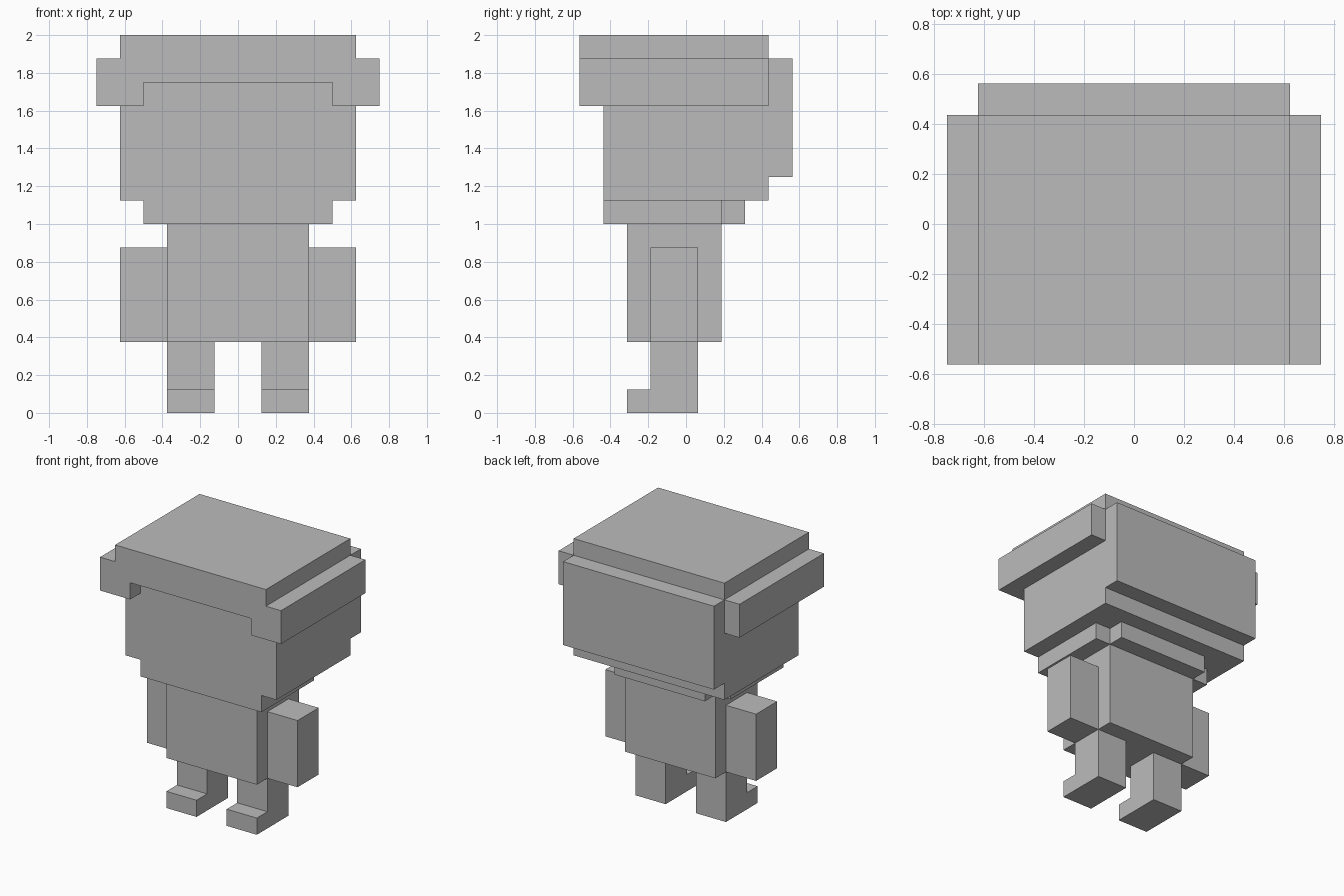
import bpy
import bmesh
from mathutils import Vector

default = bpy.data.objects.get("Cube")
if default:
    bpy.data.objects.remove(default, do_unlink=True)

BLOCK = 0.125                           # every part snaps to this block size
ORIGIN = Vector((0, -4.5, 0))           # y counts blocks back from the fringe

grey = bpy.data.materials.new("plain grey")
grey.use_nodes = True
colour = (0.5, 0.5, 0.5, 1)
grey.diffuse_color = colour
grey.node_tree.nodes["Principled BSDF"].inputs["Base Color"].default_value = colour


def prism(name, axis, outline, start, end, mirror=False):
    """Extrude an outline, given in the other two axes, along one axis."""
    def point(a, b):
        co = [a, b]
        co.insert("xyz".index(axis), start)
        return (Vector(co) + ORIGIN) * BLOCK

    bm = bmesh.new()
    face = bm.faces.new([bm.verts.new(point(a, b)) for a, b in outline])
    made = bmesh.ops.extrude_face_region(bm, geom=[face])["geom"]
    step = Vector([(end - start) * BLOCK if c == axis else 0 for c in "xyz"])
    bmesh.ops.translate(bm, vec=step,
                        verts=[v for v in made if isinstance(v, bmesh.types.BMVert)])
    bmesh.ops.recalc_face_normals(bm, faces=bm.faces[:])
    mesh = bpy.data.meshes.new(name)
    bm.to_mesh(mesh)
    bm.free()
    mesh.materials.append(grey)
    obj = bpy.data.objects.new(name, mesh)
    bpy.context.collection.objects.link(obj)
    if mirror:
        obj.modifiers.new("Mirror", "MIRROR").use_axis[0] = True
    return obj


def box(name, x, y, z, mirror=False):
    corners = [(x[0], y[0]), (x[1], y[0]), (x[1], y[1]), (x[0], y[1])]
    return prism(name, "z", corners, *z, mirror)


def symmetric(half):
    """Complete a half outline by reflecting it across x = 0."""
    return half + [(-x, b) for x, b in reversed(half)]


# Hair: stepped cap with a fringe and side locks, plus a slab at the back
prism("hair_cap", "y",
      symmetric([(5, 16), (5, 15), (6, 15), (6, 13), (4, 13), (4, 14)]), 0, 8)
box("back_hair", (-5, 5), (8, 9), (10, 15))

# Head and the stepped chin below it
box("head", (-5, 5), (1, 8), (9, 14))
prism("chin", "z", symmetric([(4, 1), (4, 6), (3, 6), (3, 7)]), 8, 9)
box("upper_head", (-5, 5), (7, 8), (14, 15))

# Body with a pair of arms
box("torso", (-3, 3), (2, 6), (3, 8))
box("arms", (3, 5), (3, 5), (3, 7), mirror=True)

# Legs with feet pointing forward
prism("legs", "x", [(2, 0), (5, 0), (5, 3), (3, 3), (3, 1), (2, 1)],
      1, 3, mirror=True)
